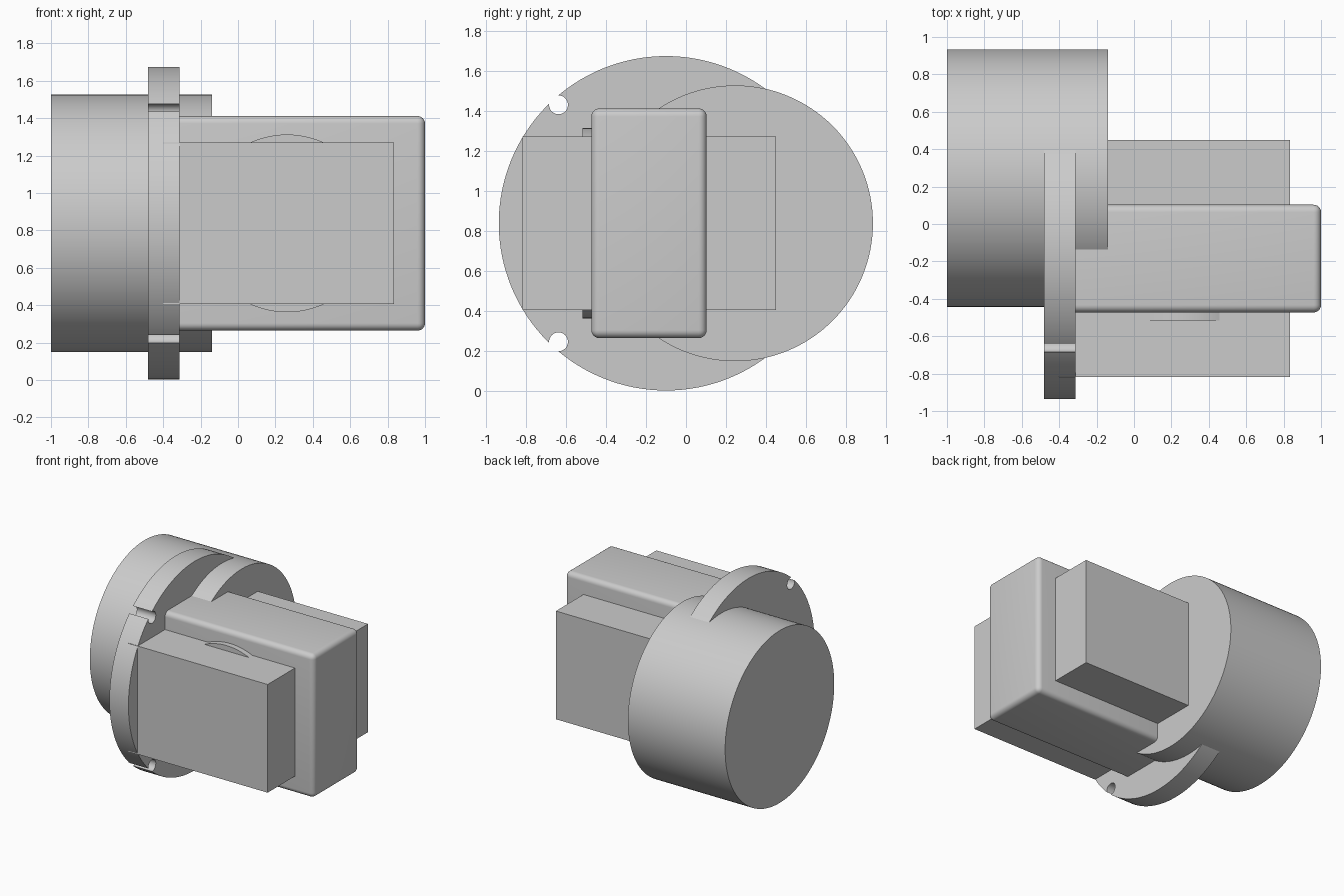
import bpy
from math import pi, radians

if "Cube" in bpy.data.objects:
    bpy.data.objects.remove(bpy.data.objects["Cube"])

MID_Z = 0.8375

grey = bpy.data.materials.new("light grey")
grey.use_nodes = True
colour = (0.6, 0.6, 0.6, 1)
grey.diffuse_color = colour
grey.node_tree.nodes["Principled BSDF"].inputs["Base Color"].default_value = colour


def finish(name):
    obj = bpy.context.object
    obj.name = name
    obj.data.materials.append(grey)
    bpy.ops.object.transform_apply(location=False, rotation=True, scale=True)
    return obj


def smooth(obj):
    bpy.ops.object.select_all(action="DESELECT")
    obj.select_set(True)
    bpy.context.view_layer.objects.active = obj
    bpy.ops.object.shade_smooth_by_angle(angle=radians(30))


def box(name, x, y, z):
    spans = (x, y, z)
    bpy.ops.mesh.primitive_cube_add(size=1, location=[(a + b) / 2 for a, b in spans])
    bpy.context.object.scale = [b - a for a, b in spans]
    return finish(name)


def disc(name, radius, depth, centre, axis):
    rotation = (0, pi / 2, 0) if axis == "x" else (pi / 2, 0, 0)
    bpy.ops.mesh.primitive_cylinder_add(vertices=128, radius=radius, depth=depth,
                                        location=centre, rotation=rotation)
    return finish(name)


def apply_modifier(obj, modifier):
    bpy.context.view_layer.objects.active = obj
    bpy.ops.object.modifier_apply(modifier=modifier.name)


# Large round drum
smooth(disc("drum", 0.689, 0.86, (-0.57, 0.245, MID_Z), "x"))

# Thin flange with two round notches open to its rim
flange = disc("flange", 0.8355, 0.168, (-0.398, -0.1, MID_Z), "x")
for side in (-1, 1):
    cutter = disc("notch_cutter", 0.047, 0.4, (-0.398, -0.637, MID_Z + side * 0.592), "x")
    cutter.hide_render = True
    cut = flange.modifiers.new("notch", "BOOLEAN")
    cut.operation = "DIFFERENCE"
    cut.solver = "EXACT"
    cut.object = cutter
    apply_modifier(flange, cut)
    bpy.data.objects.remove(cutter)
smooth(flange)

# Main housing with rounded edges, set into the flange
housing = box("housing", (-0.4, 1.0), (-0.473, 0.103), (0.264, 1.411))
bevel = housing.modifiers.new("rounding", "BEVEL")
bevel.width = 0.04
bevel.segments = 6
apply_modifier(housing, bevel)
smooth(housing)

# Sharp block passing through the housing from front to back
box("cross_block", (-0.4, 0.835), (-0.818, 0.45), (0.405, 1.27))

# Shallow round boss on the front of the housing
smooth(disc("boss", 0.475, 0.08, (0.262, -0.477, MID_Z), "y"))
